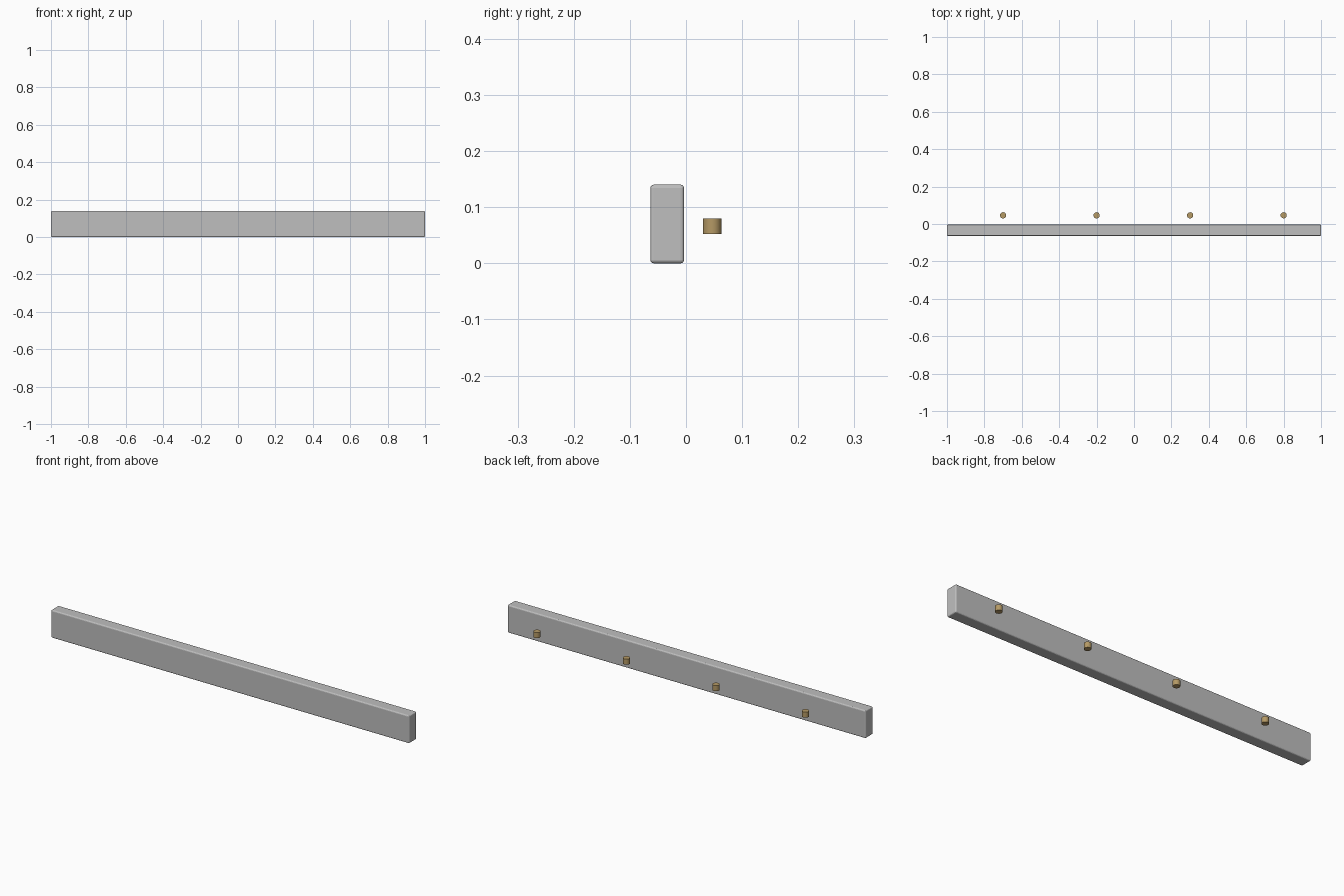
import bpy
import math

cube = bpy.data.objects.get("Cube")
if cube:
    bpy.data.objects.remove(cube, do_unlink=True)


def make_material(name, color):
    mat = bpy.data.materials.new(name)
    mat.use_nodes = True
    mat.diffuse_color = color
    mat.node_tree.nodes["Principled BSDF"].inputs["Base Color"].default_value = color
    return mat


grey = make_material("rail grey", (0.52, 0.52, 0.52, 1))
brass = make_material("peg brass", (0.46, 0.32, 0.13, 1))

# Long rail with softened edges
bpy.ops.mesh.primitive_cube_add(size=1, location=(0, -0.0335, 0.07))
rail = bpy.context.object
rail.name = "rail"
rail.scale = (2, 0.06, 0.14)
bpy.ops.object.transform_apply(location=False, rotation=False, scale=True)
rail.data.materials.append(grey)
bevel = rail.modifiers.new("soft edges", "BEVEL")
bevel.width = 0.006
bevel.segments = 3

# Row of short upright pegs behind the rail
for i in range(4):
    bpy.ops.mesh.primitive_cylinder_add(
        vertices=32, radius=0.0165, depth=0.028,
        location=(-0.7 + 0.5 * i, 0.0465, 0.066))
    peg = bpy.context.object
    peg.name = f"peg_{i + 1}"
    peg.data.materials.append(brass)
    bpy.ops.object.shade_smooth_by_angle(angle=math.radians(40))
